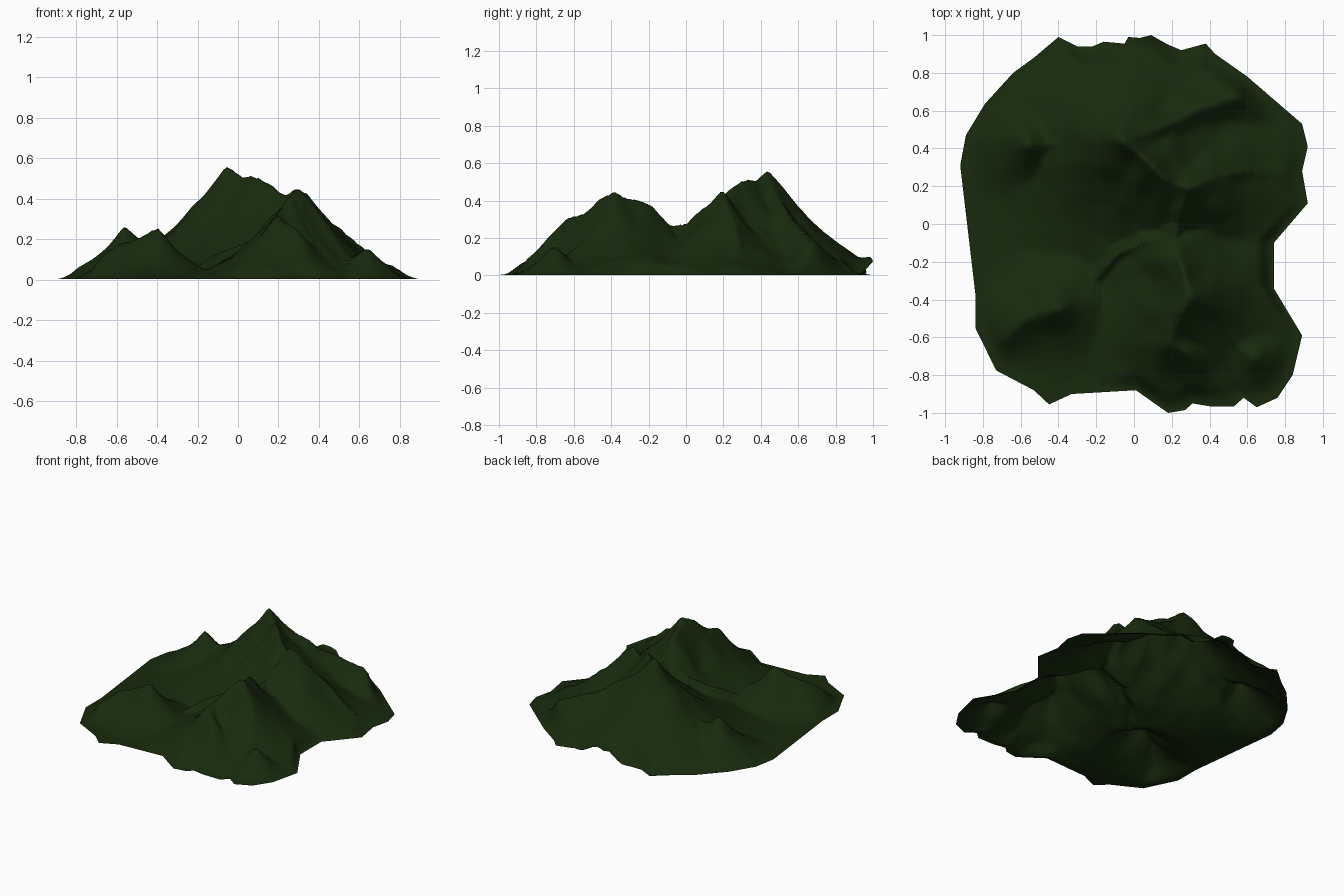
import bpy, bmesh, math
from mathutils import Vector, noise

if "Cube" in bpy.data.objects:
    bpy.data.objects.remove(bpy.data.objects["Cube"])

# Outline of the terrain seen from above (counter-clockwise)
OUTLINE = [(.92, .11), (.89, .28), (.92, .41), (.89, .53), (.60, .78), (.43, .90), (.38, .955),
           (.25, .92), (.18, .95), (.09, 1.0), (.03, .985), (-.03, .99), (-.05, .955), (-.16, .965),
           (-.22, .94), (-.30, .94), (-.40, .99), (-.53, .88), (-.64, .80), (-.79, .635),
           (-.89, .47), (-.92, .31), (-.84, -.37), (-.84, -.55), (-.73, -.775), (-.53, -.88),
           (-.45, -.955), (-.33, -.90), (.01, -.88), (.18, -1.0), (.27, -.985), (.31, -.95),
           (.40, -.965), (.53, -.965), (.58, -.92), (.65, -.97), (.76, -.92), (.84, -.80),
           (.89, -.59), (.74, -.34), (.74, -.10)]

# Ridge lines: x, y, height
main_ridge = [(-.74, .41, .06), (-.66, .41, .16), (-.56, .42, .28), (-.47, .42, .21), (-.35, .43, .20),
              (-.24, .42, .30), (-.16, .42, .43), (-.06, .44, .56), (.03, .37, .51), (.10, .30, .52),
              (.16, .24, .48), (.23, .21, .42), (.29, .19, .44), (.34, .20, .43), (.45, .25, .29),
              (.55, .27, .22), (.70, .27, .11), (.82, .26, .05)]
back_ridge = [(.0, .46, .49), (.10, .49, .41), (.28, .58, .31), (.40, .64, .25), (.55, .68, .21), (.66, .66, .10)]
north_spur = [(-.05, .54, .38), (-.02, .70, .21), (.02, .85, .15)]
front_ridge = [(.29, .19, .43), (.25, .10, .37), (.22, .02, .29), (.20, -.10, .27), (.23, -.19, .39),
               (.27, -.28, .41), (.30, -.38, .44), (.25, -.47, .41), (.20, -.55, .34), (.20, -.63, .31),
               (.28, -.68, .27), (.31, -.73, .22)]
front_spur = [(.30, -.38, .43), (.42, -.45, .31), (.50, -.56, .18), (.57, -.65, .12), (.64, -.71, .175)]
valley_spur = [(.20, -.10, .25), (.05, -.09, .20), (-.10, -.18, .14), (-.20, -.28, .08)]
left_hill = [(-.68, -.62, .11), (-.58, -.50, .20), (-.48, -.47, .22), (-.40, -.44, .265), (-.30, -.38, .14)]


def sample(line, step=.03):
    pts = []
    for a, b in zip(line, line[1:]):
        a, b = Vector(a), Vector(b)
        n = max(1, math.ceil((b - a).length / step))
        pts += [a.lerp(b, i / n) for i in range(n)]
    return [tuple(p) for p in pts + [Vector(line[-1])]]


RIDGES = [sample(r) for r in (main_ridge, back_ridge, north_spur, front_ridge,
                              front_spur, valley_spur, left_hill)]


def ridge_height(x, y):
    # Smooth maximum of concave slopes falling away from each ridge
    total = 0
    for ridge in RIDGES:
        best = 0
        for px, py, h in ridge:
            f = 1 - math.hypot(x - px, y - py) / (1.8 * h)
            if f > 0:
                best = max(best, h * f ** 2.6)
        total += best ** 14
    return total ** (1 / 14)


def height(x, y, t):
    # Wobble the lookup for natural gullies, then settle towards the rim
    p = Vector((x, y, 0))
    w = .018
    z = ridge_height(x + w * noise.noise(p * 7), y + w * noise.noise(p * 7 + Vector((9, 4, 2))))
    z *= 1 + .05 * noise.noise(p * 9 + Vector((3, 1, 5)))
    fade = min(1, (1 - t) / .12)
    fade = fade * fade * (3 - 2 * fade)
    rim = .10 * math.exp(-((x - .02) / .13) ** 2) if y > 0 else 0
    return max(.003, z * fade + rim * (1 - fade))


# Resample the outline, keeping its corners
rim = []
for i, a in enumerate(OUTLINE):
    a, b = Vector(a), Vector(OUTLINE[(i + 1) % len(OUTLINE)])
    n = max(1, round((b - a).length / .035))
    rim += [a.lerp(b, k / n) for k in range(n)]

# Concentric rings of the outline, lifted to the terrain height
bm = bmesh.new()
RINGS = 60
centre = bm.verts.new((0, 0, height(0, 0, 0)))
rings = []
for r in range(1, RINGS + 1):
    t = r / RINGS
    rings.append([bm.verts.new((p.x * t, p.y * t, height(p.x * t, p.y * t, t))) for p in rim])
N = len(rim)
for i in range(N):
    j = (i + 1) % N
    bm.faces.new((centre, rings[0][i], rings[0][j]))
    for a, b in zip(rings, rings[1:]):
        bm.faces.new((a[i], b[i], b[j], a[j]))

# Soften the creases a little
inner = [v for ring in rings[:-1] for v in ring]
bmesh.ops.smooth_vert(bm, verts=inner, factor=.5, use_axis_z=True)
for f in bm.faces:
    f.smooth = True

mesh = bpy.data.meshes.new("mountain_terrain")
bm.to_mesh(mesh)
bm.free()
terrain = bpy.data.objects.new("mountain_terrain", mesh)
bpy.context.collection.objects.link(terrain)

# Dark forest green
green = bpy.data.materials.new("forest_green")
green.diffuse_color = (.009, .023, .004, 1)
green.use_nodes = True
green.node_tree.nodes["Principled BSDF"].inputs["Base Color"].default_value = green.diffuse_color
mesh.materials.append(green)
